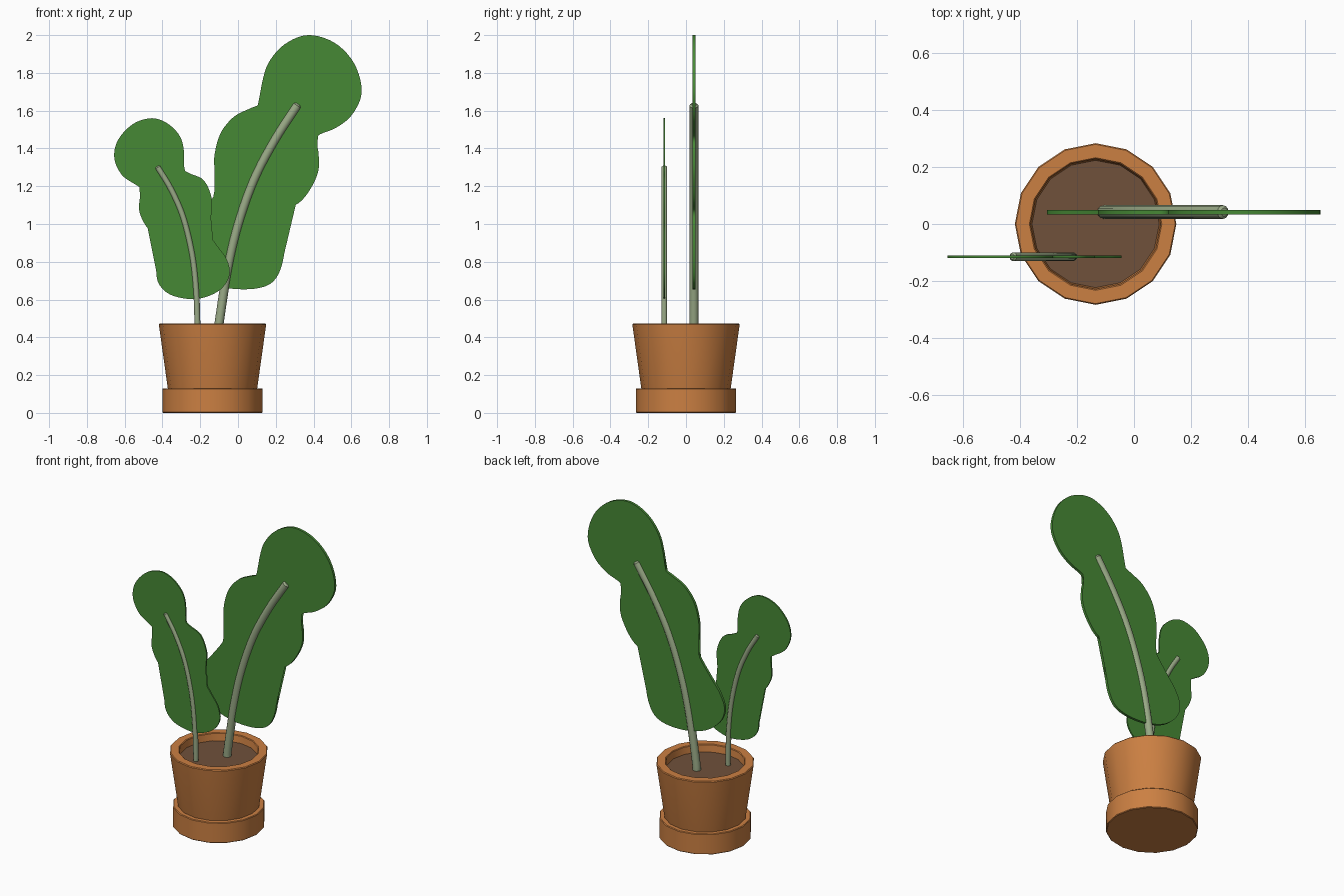
import bpy, bmesh, math
from mathutils import Vector

if "Cube" in bpy.data.objects:
    bpy.data.objects.remove(bpy.data.objects["Cube"])

POT_X = -0.135


def material(name, rgb):
    m = bpy.data.materials.new(name)
    m.diffuse_color = (*rgb, 1)
    m.use_nodes = True
    m.node_tree.nodes["Principled BSDF"].inputs["Base Color"].default_value = m.diffuse_color
    return m


TERRACOTTA = material("terracotta", (0.60, 0.215, 0.055))
SOIL = material("soil brown", (0.16, 0.082, 0.043))
LEAF = material("leaf green", (0.062, 0.25, 0.036))
STEM = material("stem grey green", (0.32, 0.40, 0.24))


def finish(name, bm, mat):
    bmesh.ops.recalc_face_normals(bm, faces=bm.faces)
    me = bpy.data.meshes.new(name)
    bm.to_mesh(me)
    bm.free()
    me.materials.append(mat)
    ob = bpy.data.objects.new(name, me)
    bpy.context.collection.objects.link(ob)
    bpy.ops.object.select_all(action='DESELECT')
    bpy.context.view_layer.objects.active = ob
    ob.select_set(True)
    bpy.ops.object.shade_smooth_by_angle(angle=math.radians(35))
    return ob


def bridge(bm, rings):
    n = len(rings[0])
    for a, b in zip(rings, rings[1:]):
        for i in range(n):
            bm.faces.new((a[i], a[(i + 1) % n], b[(i + 1) % n], b[i]))
    bm.faces.new(rings[0])
    bm.faces.new(rings[-1])


def lathe(name, profile, mat, sides=16):
    bm = bmesh.new()
    rings = [[bm.verts.new((POT_X + r * math.cos(math.tau * i / sides),
                            r * math.sin(math.tau * i / sides), z))
              for i in range(sides)] for r, z in profile]
    bridge(bm, rings)
    return finish(name, bm, mat)


def spline(pts, steps, closed):
    """Catmull-Rom through 2D points."""
    pts = [Vector(p) for p in pts]
    n = len(pts)
    if not closed:
        pts = [2 * pts[0] - pts[1]] + pts + [2 * pts[-1] - pts[-2]]
    out = []
    for k in range(n if closed else n - 1):
        a, b, c, d = ([pts[(k + j - 1) % n] for j in range(4)] if closed
                      else pts[k:k + 4])
        for s in range(steps):
            t = s / steps
            out.append(0.5 * (2 * b + (c - a) * t + (2 * a - 5 * b + 4 * c - d) * t ** 2
                              + (3 * b - a - 3 * c + d) * t ** 3))
    if not closed:
        out.append(pts[-2])
    return out


def leaf(name, outline, y, thick):
    bm = bmesh.new()
    loop = spline(outline, 5, True)
    rings = [[bm.verts.new((p.x, y + s * thick / 2, p.y)) for p in loop] for s in (-1, 1)]
    bridge(bm, rings)
    bmesh.ops.triangulate(bm, faces=[f for f in bm.faces if len(f.verts) > 4])
    return finish(name, bm, LEAF)


def stem(name, path, y, radius, sides=12):
    bm = bmesh.new()
    pts = spline(path, 5, False)
    tans = [(pts[min(i + 1, len(pts) - 1)] - pts[max(i - 1, 0)]).normalized()
            for i in range(len(pts))]
    # stations: position, tangent, radius, with softened ends
    e = radius * 0.4
    st = [(pts[0], tans[0], radius * 0.6), (pts[0] + tans[0] * e, tans[0], radius)]
    st += [(p, t, radius) for p, t in zip(pts[1:-1], tans[1:-1])]
    st += [(pts[-1] - tans[-1] * e, tans[-1], radius), (pts[-1], tans[-1], radius * 0.6)]
    rings = []
    for p, t, r in st:
        ring = []
        for i in range(sides):
            a = math.tau * i / sides
            u = r * math.cos(a)
            ring.append(bm.verts.new((p.x + t.y * u, y + r * math.sin(a), p.y - t.x * u)))
        rings.append(ring)
    bridge(bm, rings)
    return finish(name, bm, STEM)


# Saucer, pot and soil
lathe("saucer", [(0.262, 0), (0.266, 0.004), (0.266, 0.126), (0.262, 0.13), (0.23, 0.13)],
      TERRACOTTA)
lathe("pot", [(0.23, 0.10), (0.236, 0.125), (0.284, 0.467), (0.28, 0.472),
              (0.233, 0.472), (0.229, 0.468), (0.222, 0.41)], TERRACOTTA)
lathe("soil", [(0.222, 0.40), (0.2245, 0.425)], SOIL)

# Large leaf and its stem
leaf("large_leaf", [
    (.37, 2.0), (.51, 1.96), (.615, 1.85), (.655, 1.70), (.605, 1.58), (.52, 1.51),
    (.435, 1.475), (.408, 1.44), (.425, 1.385), (.425, 1.28), (.38, 1.18), (.32, 1.11),
    (.25, 1.085), (.225, 1.05), (.245, .98), (.247, .865), (.225, .76), (.18, .69),
    (.105, .66), (0, .655), (-.10, .67), (-.20, .71), (-.28, .785), (-.305, .87),
    (-.27, .96), (-.208, 1.04), (-.14, 1.13), (-.11, 1.19), (-.118, 1.26), (-.126, 1.35),
    (-.095, 1.475), (-.025, 1.565), (.06, 1.61), (.105, 1.63), (.12, 1.665), (.124, 1.73),
    (.16, 1.85), (.245, 1.95)], 0.042, 0.016)
stem("large_stem", [(-.105, .41), (-.10, .475), (-.055, .76), (0, .995), (.085, 1.235),
                    (.195, 1.445), (.318, 1.635)], 0.042, 0.024)

# Small leaf and its stem
leaf("small_leaf", [
    (-.455, 1.56), (-.37, 1.53), (-.305, 1.46), (-.285, 1.37), (-.29, 1.295), (-.255, 1.268),
    (-.18, 1.23), (-.138, 1.13), (-.147, 1.03), (-.158, .96), (-.11, .885), (-.058, .81),
    (-.045, .73), (-.085, .66), (-.16, .617), (-.25, .602), (-.36, .627), (-.42, .685),
    (-.43, .76), (-.402, .865), (-.393, .91), (-.415, .935), (-.48, .98), (-.522, 1.065),
    (-.518, 1.14), (-.505, 1.18), (-.54, 1.207), (-.615, 1.26), (-.655, 1.35),
    (-.635, 1.445), (-.555, 1.53)], -0.115, 0.009)
stem("small_stem", [(-.215, .41), (-.215, .475), (-.222, .655), (-.243, .84), (-.29, 1.035),
                    (-.355, 1.185), (-.428, 1.305)], -0.115, 0.0155)
